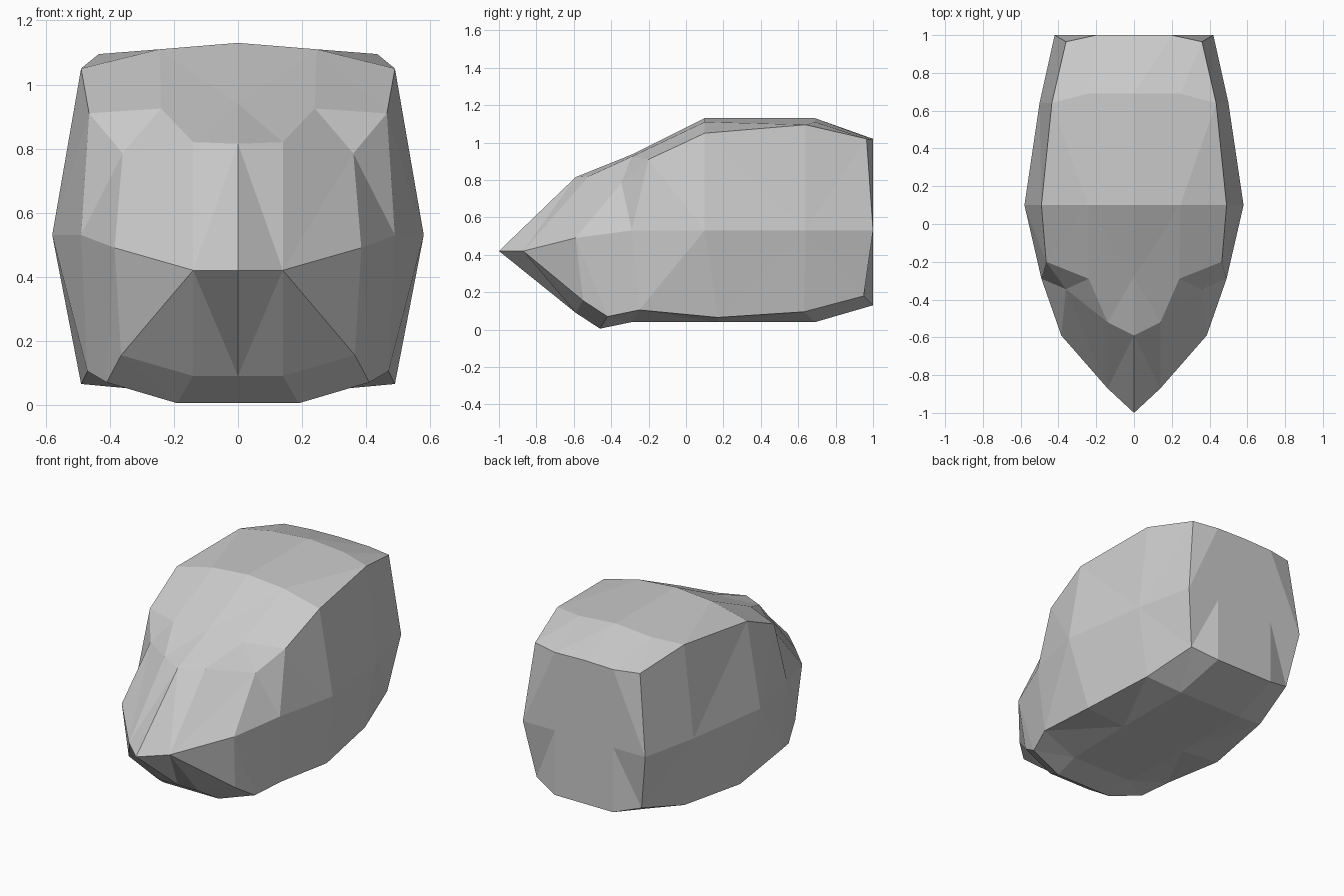
import bpy, bmesh

TIP = (0, -1, 0.42)
LIP = (0.14, -0.87, 0.42)

# Lengthwise rails of the right half, front to back, from crown round to belly
crown = [TIP, (0, -0.59, 0.815), (0, -0.28, 0.94), (0, -0.28, 0.94),
         (0, 0.1, 1.13), (0, 0.69, 1.13), (0, 1, 1.02)]
upper = [LIP, (0.14, -0.52, 0.82), (0.24, -0.29, 0.925), (0.24, -0.29, 0.925),
         (0.245, 0.1, 1.11), (0.245, 0.69, 1.11), (0.2, 1, 1.015)]
brow = [LIP, (0.36, -0.345, 0.785), (0.465, -0.2, 0.91), (0.465, -0.2, 0.91),
        (0.49, 0.1, 1.05), (0.435, 0.64, 1.095), (0.36, 0.965, 1.02)]
side = [LIP, (0.385, -0.59, 0.49), (0.49, -0.29, 0.53), (0.49, -0.29, 0.53),
        (0.58, 0.1, 0.53), (0.5, 0.64, 0.53), (0.42, 1, 0.53)]
jaw = [LIP, (0.365, -0.55, 0.155), (0.41, -0.42, 0.07), (0.47, -0.25, 0.105),
       (0.49, 0.17, 0.065), (0.43, 0.63, 0.095), (0.36, 0.95, 0.18)]
under = [LIP, (0.14, -0.59, 0.09), (0.19, -0.46, 0.005), (0.21, -0.29, 0.04),
         (0.22, 0.17, 0.04), (0.22, 0.69, 0.04), (0.2, 1, 0.13)]
belly = [TIP, (0, -0.59, 0.09), (0, -0.46, 0.005), (0, -0.29, 0.04),
         (0, 0.17, 0.04), (0, 0.69, 0.04), (0, 1, 0.13)]
rails = [crown, upper, brow, side, jaw, under, belly]

# Back panel: flat middle with folded side strips
mid, centre = (0.2, 1, 0.53), (0, 1, 0.53)
c, u, b, s, j, n, y = [r[-1] for r in rails]
faces = [(c, u, mid, centre), (centre, mid, n, y),
         (u, b, s), (u, s, mid), (mid, s, j), (mid, j, n)]

# Skin between neighbouring rails
for r, q in zip(rails, rails[1:]):
    for i in range(len(r) - 1):
        faces.append((r[i], r[i + 1], q[i + 1], q[i]))

bm = bmesh.new()
verts = {}


def vert(p):
    if p not in verts:
        verts[p] = bm.verts.new(p)
    return verts[p]


# Both halves, skipping collapsed corners
for sign in (1, -1):
    for f in faces:
        loop = list(dict.fromkeys((sign * p[0], p[1], p[2]) for p in f))
        if len(loop) > 2:
            bm.faces.new([vert(p) for p in loop[::sign]])

bmesh.ops.triangulate(bm, faces=bm.faces[:], quad_method='SHORT_EDGE')
bmesh.ops.recalc_face_normals(bm, faces=bm.faces[:])

mesh = bpy.data.meshes.new("head_shell")
bm.to_mesh(mesh)
bm.free()
bpy.context.collection.objects.link(bpy.data.objects.new("head_shell", mesh))
